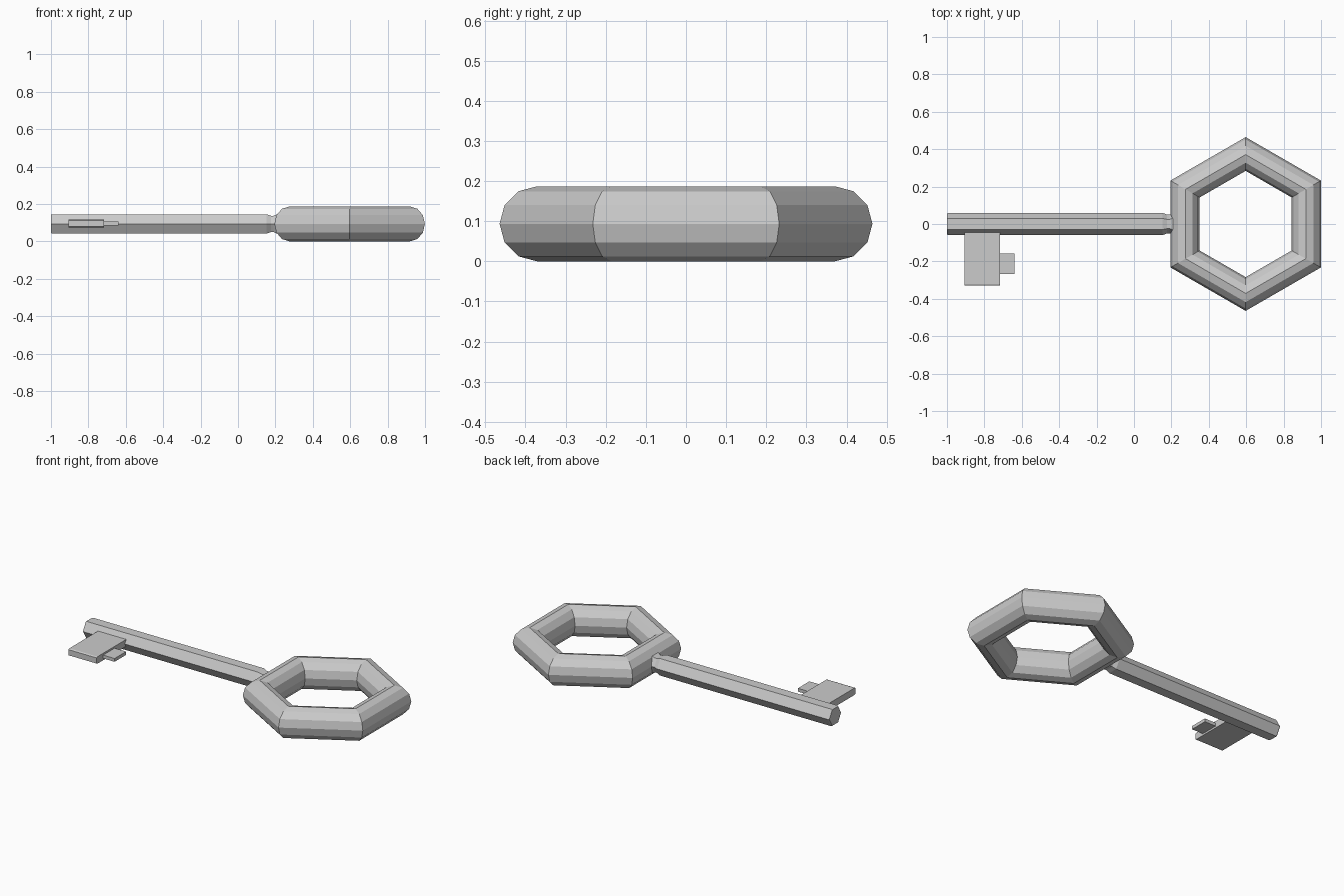
import bpy, bmesh
from math import sin, cos, pi

if "Cube" in bpy.data.objects:
    bpy.data.objects.remove(bpy.data.objects["Cube"])

ZC = 0.0935  # mid height of the key


def loft(name, rings, closed=False):
    """Skin a list of equal rings; join the ends or cap them."""
    bm = bmesh.new()
    vs = [[bm.verts.new(p) for p in ring] for ring in rings]
    n, m = len(vs), len(vs[0])
    for i in range(n if closed else n - 1):
        a, b = vs[i], vs[(i + 1) % n]
        for j in range(m):
            k = (j + 1) % m
            bm.faces.new((a[j], a[k], b[k], b[j]))
    if not closed:
        bm.faces.new(vs[0])
        bm.faces.new(vs[-1])
    bmesh.ops.recalc_face_normals(bm, faces=bm.faces)
    me = bpy.data.meshes.new(name)
    bm.to_mesh(me)
    bm.free()
    ob = bpy.data.objects.new(name, me)
    bpy.context.collection.objects.link(ob)
    return ob


# Bow: hexagonal ring with a 12-sided cross-section
rings = []
for i in range(6):
    a = pi / 2 + i * pi / 3
    ring = []
    for j in range(12):
        t = j * pi / 6
        c = cos(t)
        r = 0.371 + c * (0.0935 if c > 0 else 0.087)
        ring.append((0.597 + r * cos(a), r * sin(a), ZC + 0.0935 * sin(t)))
    rings.append(ring)
loft("bow", rings, closed=True)

# Shaft: hexagonal rod, necked where it enters the bow
stations = [(-1, 0.056), (-0.993, 0.0595), (0.153, 0.0595),
            (0.177, 0.05), (0.19, 0.05), (0.205, 0.058), (0.24, 0.058)]
loft("shaft", [[(x, r * cos(j * pi / 3), ZC + r * sin(j * pi / 3))
                for j in range(6)] for x, r in stations])


def plate(name, x0, x1, sections):
    """Flat plate from (y, half thickness) sections."""
    loft(name, [[(x0, y, ZC + 0.002 - h), (x1, y, ZC + 0.002 - h),
                 (x1, y, ZC + 0.002 + h), (x0, y, ZC + 0.002 + h)]
                for y, h in sections])


# Bit and its small tooth
plate("bit", -0.906, -0.717, [(-0.03, 0.021), (-0.32, 0.021), (-0.33, 0.017)])
plate("bit_tooth", -0.73, -0.64, [(-0.157, 0.01), (-0.267, 0.01)])
